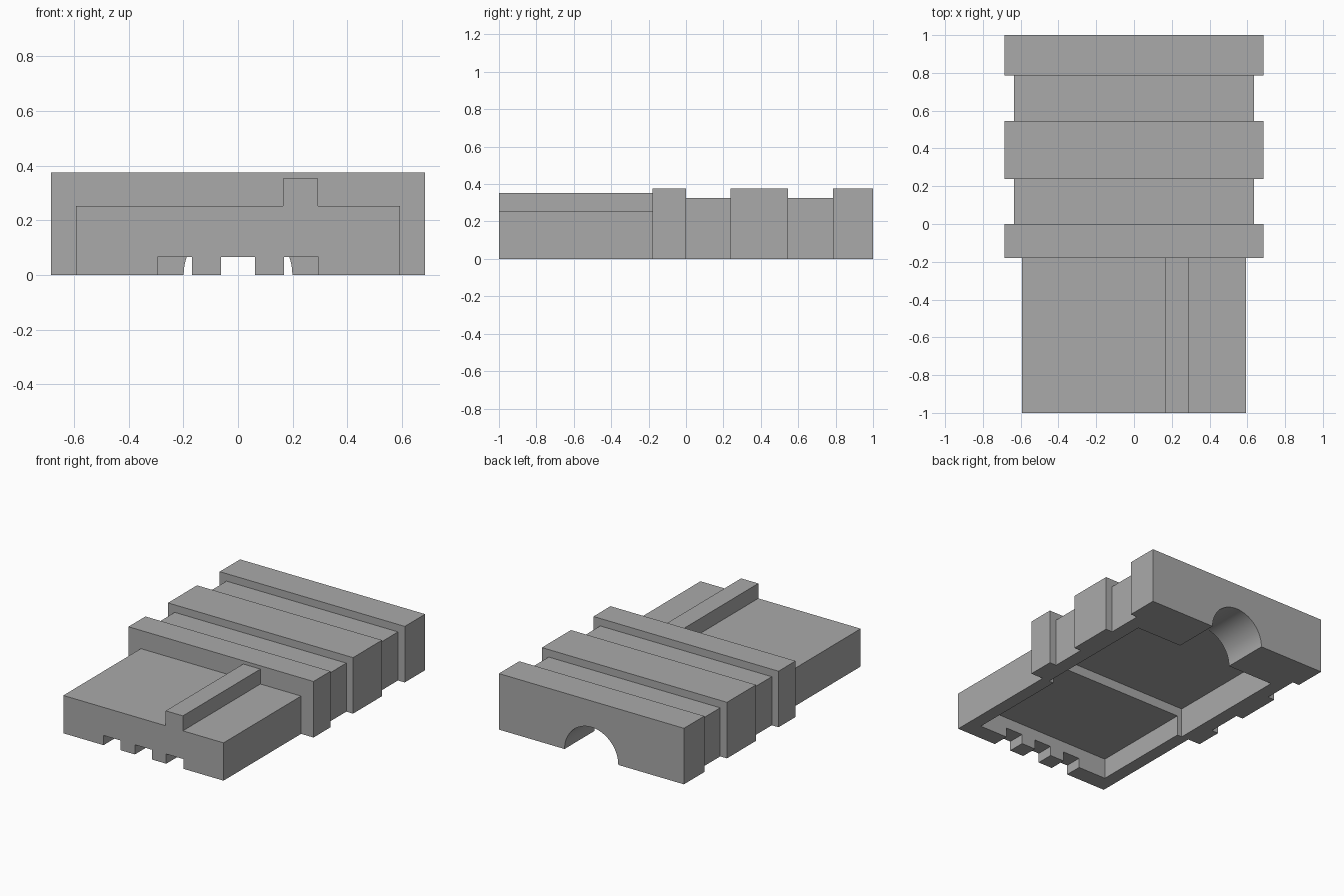
import bpy
import math

if "Cube" in bpy.data.objects:
    bpy.data.objects.remove(bpy.data.objects["Cube"], do_unlink=True)

grey = bpy.data.materials.new("plain grey")
grey.use_nodes = True
grey.diffuse_color = (0.4, 0.4, 0.4, 1)
grey.node_tree.nodes["Principled BSDF"].inputs["Base Color"].default_value = (0.4, 0.4, 0.4, 1)


def box(name, x, y, z):
    """Box from (low, high) limits on each axis."""
    bpy.ops.mesh.primitive_cube_add(size=1)
    ob = bpy.context.object
    ob.name = name
    limits = (x, y, z)
    ob.location = [(a + b) / 2 for a, b in limits]
    ob.scale = [b - a for a, b in limits]
    bpy.ops.object.transform_apply(location=True, rotation=True, scale=True)
    ob.data.materials.append(grey)
    return ob


def combine(target, tool, operation):
    """Apply a boolean to the target and discard the tool."""
    tool.hide_render = True
    mod = target.modifiers.new("shape", "BOOLEAN")
    mod.operation = operation
    mod.solver = "EXACT"
    mod.object = tool
    bpy.ops.object.select_all(action="DESELECT")
    target.select_set(True)
    bpy.context.view_layer.objects.active = target
    bpy.ops.object.modifier_apply(modifier=mod.name)
    bpy.data.objects.remove(tool, do_unlink=True)


# Core block, front tongue, key rail and grip ribs
shell = box("connector_half_shell", (-0.635, 0.635), (-0.1, 0.9), (0, 0.325))
combine(shell, box("tongue", (-0.593, 0.593), (-1, -0.05), (0, 0.253)), "UNION")
combine(shell, box("key_rail", (0.165, 0.292), (-1, -0.05), (0.1, 0.353)), "UNION")
for low, high in ((-0.18, 0), (0.238, 0.545), (0.785, 1)):
    combine(shell, box("grip_rib", (-0.685, 0.685), (low, high), (0, 0.375)), "UNION")

# Hollow underside: shallow front pocket, deeper rear pocket
combine(shell, box("front_pocket", (-0.505, 0.505), (-0.885, -0.1), (-0.1, 0.137)), "DIFFERENCE")
combine(shell, box("rear_pocket", (-0.54, 0.54), (-0.18, 0.685), (-0.1, 0.2)), "DIFFERENCE")

# Contact slots through the front wall
for x in (-0.232, 0, 0.232):
    combine(shell, box("slot", (x - 0.063, x + 0.063), (-1.1, -0.8), (-0.1, 0.065)), "DIFFERENCE")

# Half-round cable opening through the back wall
bpy.ops.mesh.primitive_cylinder_add(vertices=64, radius=0.199, depth=0.5,
                                    location=(0, 0.9, 0), rotation=(math.pi / 2, 0, 0))
cable = bpy.context.object
cable.data.materials.append(grey)
combine(shell, cable, "DIFFERENCE")

bpy.ops.object.shade_smooth_by_angle(angle=math.radians(30))
